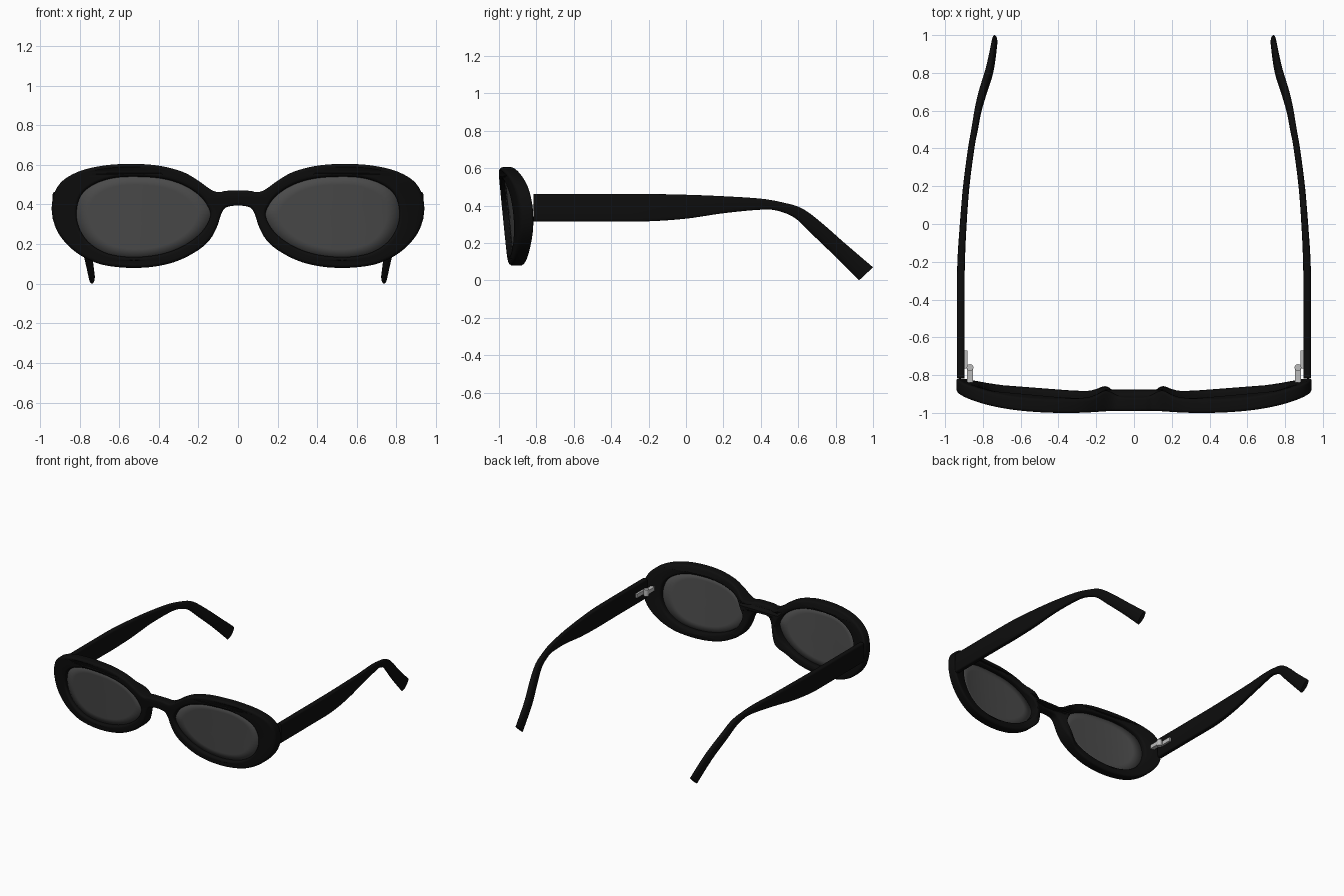
import bpy, bmesh, math
from mathutils import Vector

if "Cube" in bpy.data.objects:
    bpy.data.objects.remove(bpy.data.objects["Cube"])


def material(name, v):
    m = bpy.data.materials.new(name)
    m.diffuse_color = (v, v, v, 1)
    m.use_nodes = True
    m.node_tree.nodes["Principled BSDF"].inputs["Base Color"].default_value = m.diffuse_color
    return m


BLACK = material("black_acetate", 0.004)
SMOKE = material("smoke_lens", 0.07)
STEEL = material("steel", 0.5)


def spline(pts, n, closed):
    """Smooth Catmull-Rom sampling through points of any dimension."""
    pts = [Vector(p) for p in pts]
    k, out = len(pts), []
    for i in range(k if closed else k - 1):
        if closed:
            a, b, c, d = (pts[(i + j) % k] for j in (-1, 0, 1, 2))
        else:
            a, b, c, d = (pts[min(max(i + j, 0), k - 1)] for j in (-1, 0, 1, 2))
        for s in range(n):
            t = s / n
            out.append(0.5 * (2 * b + (c - a) * t + (2 * a - 5 * b + 4 * c - d) * t ** 2
                              + (3 * b - a - 3 * c + d) * t ** 3))
    if not closed:
        out.append(pts[-1])
    return out


def wrap(x, z, d):
    """Place a point on the curved, tilted front; d is depth behind its face."""
    return (x, -0.98 + 0.12 * x ** 4 - 0.1 * (z - 0.35) + d, z)


def finish(ob, mat, angle=35, mirror=False):
    ob.data.materials.clear()
    ob.data.materials.append(mat)
    bpy.ops.object.select_all(action='DESELECT')
    ob.select_set(True)
    bpy.context.view_layer.objects.active = ob
    bpy.ops.object.shade_smooth_by_angle(angle=math.radians(angle))
    if mirror:
        ob.modifiers.new("mirror", 'MIRROR')


def from_bmesh(name, bm):
    bmesh.ops.recalc_face_normals(bm, faces=bm.faces)
    me = bpy.data.meshes.new(name)
    bm.to_mesh(me)
    bm.free()
    ob = bpy.data.objects.new(name, me)
    bpy.context.collection.objects.link(ob)
    return ob


# Front frame: outline with two lens openings, extruded, rounded and wrapped
half = [(0, .47), (.06, .469), (.10, .462), (.14, .477), (.20, .52), (.28, .565), (.40, .596),
        (.53, .605), (.66, .599), (.78, .575), (.87, .532), (.92, .475), (.94, .40), (.935, .33),
        (.91, .26), (.86, .195), (.79, .14), (.70, .10), (.60, .083), (.50, .08), (.40, .09),
        (.30, .117), (.20, .17), (.14, .225), (.105, .29), (.085, .35), (.06, .385), (0, .395)]
hole = [(.14, .34), (.155, .395), (.20, .45), (.28, .50), (.38, .53), (.50, .54), (.62, .535),
        (.72, .505), (.79, .45), (.815, .37), (.805, .29), (.76, .215), (.68, .16), (.58, .137),
        (.47, .137), (.36, .157), (.26, .20), (.18, .265)]
outline = half + [(-x, z) for x, z in half[-2:0:-1]]
THICK, BEVEL = 0.075, 0.016
cu = bpy.data.curves.new("front_frame", 'CURVE')
cu.dimensions, cu.fill_mode = '2D', 'BOTH'
cu.bevel_depth, cu.bevel_resolution = BEVEL, 3
cu.extrude, cu.offset = THICK / 2 - BEVEL, -BEVEL
for loop in (outline, hole, [(-x, z) for x, z in hole]):
    pts = spline(loop, 4, True)
    sp = cu.splines.new('POLY')
    sp.points.add(len(pts) - 1)
    for p, q in zip(sp.points, pts):
        p.co = (q[0], q[1], 0, 1)
    sp.use_cyclic_u = True
frame = bpy.data.objects.new("front_frame", cu)
bpy.context.collection.objects.link(frame)
frame.select_set(True)
bpy.context.view_layer.objects.active = frame
bpy.ops.object.convert(target='MESH')
frame = bpy.context.view_layer.objects.active
bm = bmesh.new()
bm.from_mesh(frame.data)
bmesh.ops.remove_doubles(bm, verts=bm.verts, dist=1e-5)
for v in bm.verts:
    x, z, depth = v.co.x, v.co.y, THICK / 2 - v.co.z
    if v.co.z < 0:  # moulded nose pads swell from the back
        depth += 0.035 * math.exp(-((abs(x) - .15) / .05) ** 2)
    v.co = wrap(x, z, depth)
bmesh.ops.recalc_face_normals(bm, faces=bm.faces)
bm.to_mesh(frame.data)
bm.free()
finish(frame, BLACK)

# Lenses: concentric rings following the front's curve
bm = bmesh.new()
rim = spline(hole, 3, True)
mid = Vector((.48, .338))
rings = []
for s in (1.02, .8, .6, .4, .2):
    rings.append([bm.verts.new(wrap(*(mid + (p - mid) * s), .034)) for p in rim])
for a, b in zip(rings, rings[1:]):
    for i in range(len(a)):
        j = (i + 1) % len(a)
        bm.faces.new((a[i], a[j], b[j], b[i]))
bm.faces.new(rings[-1])
lens = from_bmesh("lenses", bm)
finish(lens, SMOKE, mirror=True)
solid = lens.modifiers.new("thickness", 'SOLIDIFY')
solid.thickness, solid.offset = 0.012, 0

# Temples: stations of x, half width, top (y, z), bottom (y, z), squareness
stations = [(.917, .020, -.815, .463, -.815, .315, 6), (.917, .020, -.4, .463, -.4, .315, 6),
            (.915, .020, -.2, .462, -.2, .316, 6), (.904, .018, 0, .458, 0, .330, 5),
            (.888, .017, .2, .450, .2, .359, 4), (.862, .017, .4, .437, .4, .378, 3.5),
            (.843, .017, .52, .416, .49, .372, 3), (.826, .018, .62, .385, .58, .335, 3),
            (.803, .020, .72, .312, .66, .260, 2.5), (.764, .021, .85, .198, .785, .140, 2.2),
            (.738, .015, 1.0, .070, .925, .0, 2)]
bm = bmesh.new()
loops = []
for x, w, ty, tz, by, bz, e in spline(stations, 5, False):
    top, bot = Vector((x, ty, tz)), Vector((x, by, bz))
    c, up = (top + bot) / 2, (top - bot) / 2
    loop = []
    for i in range(24):
        a = math.tau * i / 24
        u, v = (math.copysign(abs(f) ** (2 / e), f) for f in (math.cos(a), math.sin(a)))
        loop.append(bm.verts.new(c + Vector((w * u, 0, 0)) + up * v))
    loops.append(loop)
for a, b in zip(loops, loops[1:]):
    for i in range(24):
        j = (i + 1) % 24
        bm.faces.new((a[i], a[j], b[j], b[i]))
bm.faces.new(loops[0])
bm.faces.new(loops[-1])
finish(from_bmesh("temples", bm), BLACK, 40, True)

# Hinges: barrel with a leaf to the front and a leaf along the temple
bm = bmesh.new()
barrel = bmesh.ops.create_cone(bm, cap_ends=True, segments=20, radius1=.018, radius2=.018, depth=.05)
bmesh.ops.translate(bm, verts=barrel['verts'], vec=(.868, -.76, .39))
for loc, size in (((.868, -.80, .39), (.03, .08, .03)), ((.89, -.715, .39), (.016, .09, .03)),
                  ((.882, -.755, .39), (.03, .02, .03))):
    box = bmesh.ops.create_cube(bm, size=1)['verts']
    bmesh.ops.scale(bm, verts=box, vec=size)
    bmesh.ops.translate(bm, verts=box, vec=loc)
finish(from_bmesh("hinges", bm), STEEL, 35, True)
